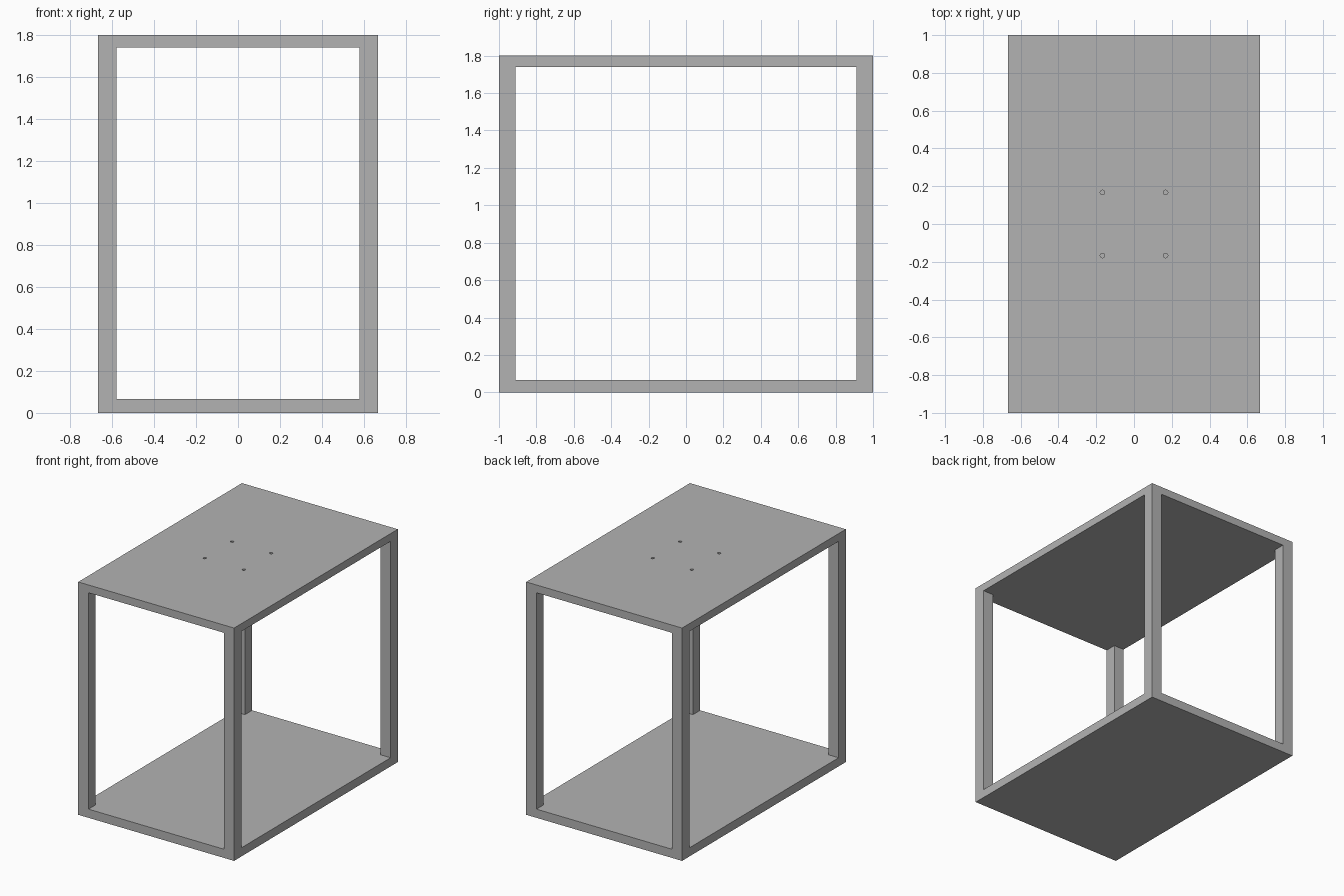
import bpy

W, D, H = 1.333, 2.0, 1.8       # overall width, depth, height
POST = 0.088                    # square corner post
BASE, TOP = 0.067, 0.06         # panel thicknesses
HOLE_R, HOLE_DEPTH, HOLE_POS = 0.012, 0.035, 0.167

cube = bpy.data.objects.get("Cube")
if cube:
    bpy.data.objects.remove(cube, do_unlink=True)

grey = bpy.data.materials.new("plain_grey")
grey.use_nodes = True
color = (0.45, 0.45, 0.45, 1)
grey.diffuse_color = color
grey.node_tree.nodes["Principled BSDF"].inputs["Base Color"].default_value = color


def box(name, size, z_low):
    bpy.ops.mesh.primitive_cube_add(size=1, location=(0, 0, z_low + size[2] / 2))
    obj = bpy.context.object
    obj.name = name
    obj.scale = size
    bpy.ops.object.transform_apply(location=True, rotation=False, scale=True)
    return obj


def carve(target, cutter):
    mod = target.modifiers.new("cut", 'BOOLEAN')
    mod.operation = 'DIFFERENCE'
    mod.solver = 'EXACT'
    mod.object = cutter
    bpy.context.view_layer.objects.active = target
    bpy.ops.object.modifier_apply(modifier=mod.name)
    bpy.data.objects.remove(cutter, do_unlink=True)


# One-piece frame: base panel, top panel and four corner posts
frame = box("table_frame", (W, D, H), 0)
frame.data.materials.append(grey)

# Openings through the front/back and through both sides
opening = H - BASE - TOP
carve(frame, box("front_opening", (W - 2 * POST, D + 0.2, opening), BASE))
carve(frame, box("side_opening", (W + 0.2, D - 2 * POST, opening), BASE))

# Four blind mounting holes in the top panel
for sx in (-1, 1):
    for sy in (-1, 1):
        bpy.ops.mesh.primitive_cylinder_add(
            vertices=24, radius=HOLE_R, depth=2 * HOLE_DEPTH,
            location=(sx * HOLE_POS, sy * HOLE_POS, H))
        carve(frame, bpy.context.object)

# Flat panels with smooth hole walls
bpy.ops.object.select_all(action='DESELECT')
frame.select_set(True)
bpy.context.view_layer.objects.active = frame
bpy.ops.object.shade_smooth_by_angle()
